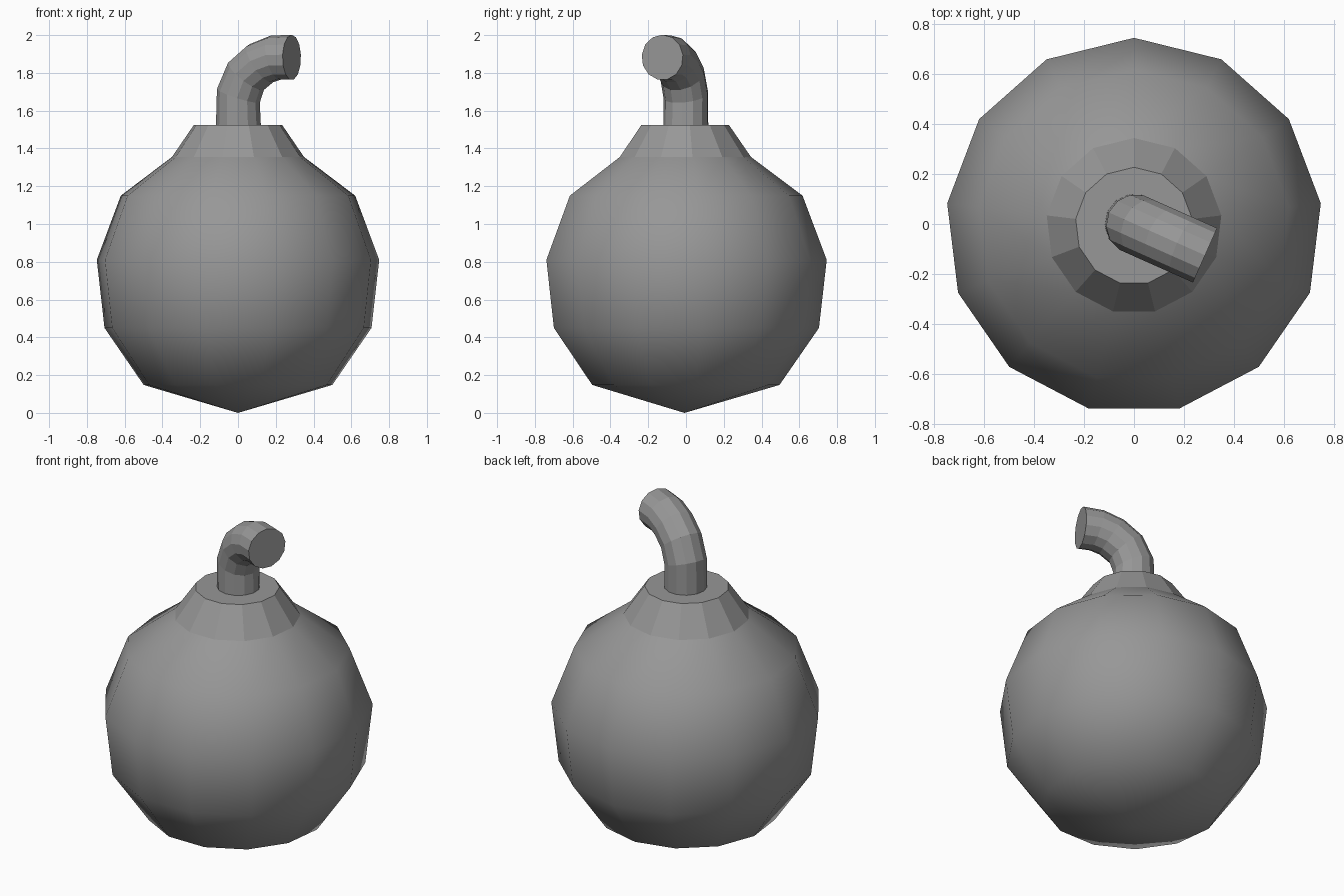
import bpy, bmesh
from math import sin, cos, pi, radians
from mathutils import Vector

if "Cube" in bpy.data.objects:
    bpy.data.objects.remove(bpy.data.objects["Cube"])

CY = -0.008   # body axis offset in y
SIDES = 13

# Dark grey for every part
dark = bpy.data.materials.new("dark_grey")
dark.diffuse_color = (0.31, 0.31, 0.31, 1)
dark.use_nodes = True
dark.node_tree.nodes["Principled BSDF"].inputs["Base Color"].default_value = dark.diffuse_color


def loft(name, rings, cap_end=False, pole=None, smooth=False):
    bm = bmesh.new()
    loops = [[bm.verts.new(p) for p in ring] for ring in rings]
    n = len(loops[0])
    for a, b in zip(loops, loops[1:]):
        for i in range(n):
            j = (i + 1) % n
            bm.faces.new((a[i], a[j], b[j], b[i]))
    if pole:
        tip = bm.verts.new(pole)
        for i in range(n):
            bm.faces.new((tip, loops[0][(i + 1) % n], loops[0][i]))
    if cap_end:
        bm.faces.new(loops[-1])
    bmesh.ops.recalc_face_normals(bm, faces=bm.faces)
    for f in bm.faces:
        f.smooth = smooth
    mesh = bpy.data.meshes.new(name)
    bm.to_mesh(mesh)
    bm.free()
    mesh.materials.append(dark)
    obj = bpy.data.objects.new(name, mesh)
    bpy.context.collection.objects.link(obj)
    return obj


def level_ring(r, z):
    return [(r * cos(pi / 2 + 2 * pi * i / SIDES),
             CY + r * sin(pi / 2 + 2 * pi * i / SIDES), z) for i in range(SIDES)]


# Round body, smooth shaded, pointed at the bottom
body_profile = [(0.503, 0.148), (0.712, 0.45), (0.753, 0.81), (0.625, 1.15), (0.352, 1.355)]
loft("body", [level_ring(r, z) for r, z in body_profile], pole=(0, CY, 0), smooth=True)

# Faceted collar with flat top
loft("collar", [level_ring(0.352, 1.355), level_ring(0.235, 1.525)], cap_end=True)

# Bent fuse: distance along heading, height, tilt in degrees
heading = radians(-24)
out = Vector((cos(heading), sin(heading), 0))
side = Vector((-sin(heading), cos(heading), 0))
up = Vector((0, 0, 1))
path = [(0, 1.52, 0), (0, 1.68, 19), (0.045, 1.785, 40),
        (0.127, 1.85, 58), (0.212, 1.88, 77), (0.308, 1.882, 90)]
rings = []
for d, z, tilt in path:
    t = radians(tilt)
    across = out * cos(t) - up * sin(t)
    centre = Vector((0.003, 0, z)) + out * d
    rings.append([centre + 0.12 * (across * cos(2 * pi * i / SIDES + pi)
                                   + side * sin(2 * pi * i / SIDES + pi))
                  for i in range(SIDES)])
loft("fuse", rings, cap_end=True)
